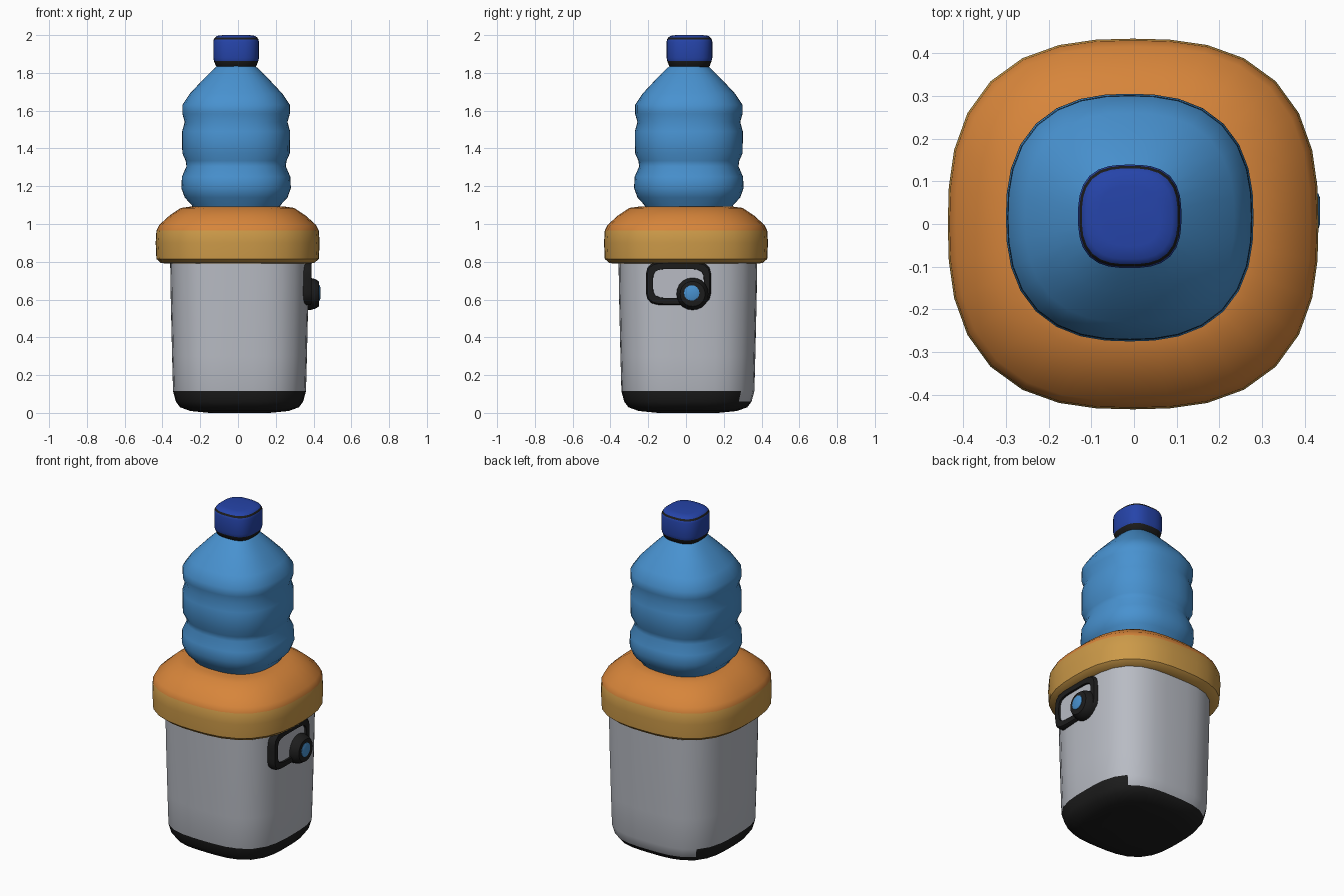
import bpy, bmesh, math
from mathutils import Matrix

if "Cube" in bpy.data.objects:
    bpy.data.objects.remove(bpy.data.objects["Cube"])


def material(name, rgb):
    m = bpy.data.materials.new(name)
    m.diffuse_color = (*rgb, 1)
    m.use_nodes = True
    m.node_tree.nodes["Principled BSDF"].inputs["Base Color"].default_value = m.diffuse_color
    return m


GREY = material("light grey", (0.48, 0.50, 0.55))
BLACK = material("black", (0.012, 0.012, 0.012))
YELLOW = material("ochre", (0.60, 0.32, 0.065))
ORANGE = material("orange", (0.68, 0.235, 0.043))
SKY = material("sky blue", (0.065, 0.287, 0.63))
NAVY = material("deep blue", (0.019, 0.058, 0.40))


def loft(name, rings, n, mats, matrix, segs=32, closed=False, rule=None, angle=40):
    """Stack rounded-square rings (rx, ry, z, material of the band above)."""
    bm = bmesh.new()
    loops = []
    for rx, ry, z, _ in rings:
        loop = []
        for i in range(segs):
            t = 2 * math.pi * i / segs
            c, s = math.cos(t), math.sin(t)
            r = (abs(c / rx) ** n + abs(s / ry) ** n) ** (-1 / n)
            loop.append(bm.verts.new((r * c, r * s, z)))
        loops.append(loop)
    for k in range(len(rings) if closed else len(rings) - 1):
        a, b = loops[k], loops[(k + 1) % len(loops)]
        for i in range(segs):
            j = (i + 1) % segs
            f = bm.faces.new((a[i], a[j], b[j], b[i]))
            f.material_index = rings[k][3]
    if not closed:
        bm.faces.new(loops[0][::-1]).material_index = rings[0][3]
        bm.faces.new(loops[-1]).material_index = rings[-1][3]
    bmesh.ops.recalc_face_normals(bm, faces=bm.faces)
    if rule:
        for f in bm.faces:
            rule(f)
    mesh = bpy.data.meshes.new(name)
    bm.to_mesh(mesh)
    bm.free()
    for m in mats:
        mesh.materials.append(m)
    mesh.shade_smooth()
    mesh.set_sharp_from_angle(angle=math.radians(angle))
    ob = bpy.data.objects.new(name, mesh)
    ob.matrix_world = matrix
    bpy.context.collection.objects.link(ob)
    return ob


def square(points):
    return [(r, r, z, m) for r, z, m in points]


def at(x, y, z=0):
    return Matrix.Translation((x, y, z))


# Grey container with black foot; the foot is lower on the back
def back_foot(f):
    c = f.calc_center_median()
    if 0.05 < c.z < 0.12 and f.normal.y > 0.6:
        f.material_index = 0


loft("container", square([
    (0.16, 0.0, 1), (0.26, 0.01, 1), (0.315, 0.03, 1), (0.337, 0.06, 1),
    (0.352, 0.115, 0), (0.357, 0.3, 0), (0.364, 0.6, 0), (0.368, 0.85, 0)]),
    3.1, [GREY, BLACK], at(0.008, 0.01), rule=back_foot)

# Wide collar: ochre side and orange sloped top
loft("collar", square([
    (0.36, 0.79, 0), (0.405, 0.793, 0), (0.43, 0.815, 0), (0.434, 0.9, 0),
    (0.43, 0.965, 1), (0.415, 0.995, 1), (0.36, 1.045, 1), (0.30, 1.085, 1),
    (0.25, 1.092, 1)]),
    2.65, [YELLOW, ORANGE], at(-0.002, 0.0))

# Ribbed bottle
loft("bottle", square([
    (0.22, 1.06, 0), (0.235, 1.1, 0), (0.272, 1.14, 0), (0.29, 1.19, 0),
    (0.287, 1.25, 0), (0.263, 1.305, 0), (0.267, 1.335, 0), (0.285, 1.375, 0),
    (0.286, 1.49, 0), (0.272, 1.54, 0), (0.285, 1.585, 0), (0.285, 1.63, 0),
    (0.245, 1.69, 0), (0.175, 1.765, 0), (0.115, 1.825, 0), (0.09, 1.845, 0)]),
    2.5, [SKY], at(-0.01, 0.015), angle=60)

# Cap with black neck ring and thin black rim
loft("cap", square([
    (0.095, 1.825, 1), (0.108, 1.838, 1), (0.117, 1.862, 0), (0.121, 1.88, 0),
    (0.121, 1.965, 0), (0.118, 1.977, 1), (0.112, 1.987, 0), (0.10, 1.996, 0),
    (0.07, 2.0, 0)]),
    2.8, [NAVY, BLACK], at(-0.01, 0.018))

# Parts on the right wall: local z points to +x, local x to +y
SIDE = Matrix(((0, 0, 1, 0), (1, 0, 0, 0), (0, 1, 0, 0), (0, 0, 0, 1)))
loft("panel_frame", [
    (0.172, 0.115, 0.32, 0), (0.172, 0.115, 0.38, 0), (0.165, 0.108, 0.39, 0),
    (0.135, 0.078, 0.39, 0), (0.132, 0.075, 0.35, 0)],
    5, [BLACK], at(0, -0.04, 0.685) @ SIDE, segs=40, closed=True)
loft("panel", [(0.14, 0.083, 0.33, 0), (0.14, 0.083, 0.378, 0)],
     5, [GREY], at(0, -0.04, 0.685) @ SIDE, segs=40)

# Round tap: black housing and blue button
loft("tap_housing", square([
    (0.085, 0.34, 0), (0.085, 0.385, 0), (0.078, 0.41, 0), (0.066, 0.428, 0),
    (0.045, 0.43, 0)]),
    2.1, [BLACK], at(0, 0.035, 0.63) @ SIDE, segs=20)
loft("tap_button", square([
    (0.043, 0.42, 0), (0.041, 0.432, 0), (0.03, 0.436, 0)]),
    2, [SKY], at(0, 0.03, 0.635) @ SIDE, segs=16)
